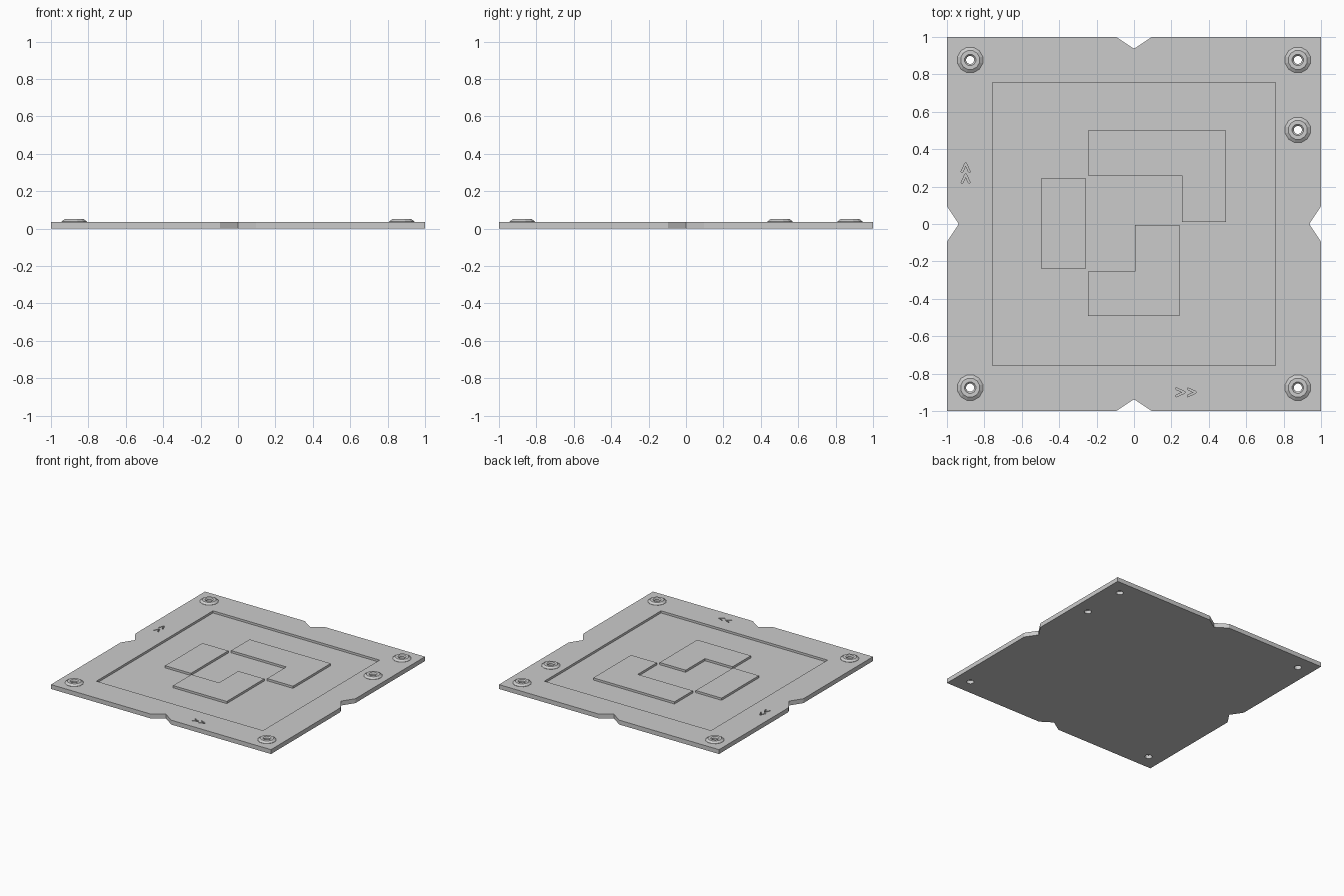
import bpy, bmesh, math

if "Cube" in bpy.data.objects:
    bpy.data.objects.remove(bpy.data.objects["Cube"])

TOP, FLOOR = 0.036, 0.018


def new_object(name, bm):
    bmesh.ops.recalc_face_normals(bm, faces=bm.faces)
    mesh = bpy.data.meshes.new(name)
    bm.to_mesh(mesh)
    bm.free()
    ob = bpy.data.objects.new(name, mesh)
    bpy.context.collection.objects.link(ob)
    return ob


def add_prism(bm, pts, z0, z1):
    face = bm.faces.new([bm.verts.new((x, y, z0)) for x, y in pts])
    ext = bmesh.ops.extrude_face_region(bm, geom=[face])["geom"]
    verts = [v for v in ext if isinstance(v, bmesh.types.BMVert)]
    bmesh.ops.translate(bm, verts=verts, vec=(0, 0, z1 - z0))
    return bm


def rect(x0, y0, x1, y1):
    return [(x0, y0), (x1, y0), (x1, y1), (x0, y1)]


def circle(cx, cy, r, n=12):
    return [(cx + r * math.cos(2 * math.pi * (i + 0.5) / n),
             cy + r * math.sin(2 * math.pi * (i + 0.5) / n)) for i in range(n)]


# Square plate with a V notch in the middle of each side
outline = []
side = [(-1, -1), (-0.095, -1), (0, -0.937), (0.095, -1)]
for k in range(4):
    for x, y in side:
        for _ in range(k):
            x, y = -y, x
        outline.append((x, y))
plate = new_object("base_plate", add_prism(bmesh.new(), outline, 0, TOP))

# Cutter: shallow pocket, bolt holes and engraved direction arrows
posts = [(-0.876, -0.875), (0.876, -0.875), (-0.876, 0.877), (0.876, 0.877), (0.876, 0.503)]
cut = bmesh.new()
add_prism(cut, rect(-0.757, -0.757, 0.757, 0.757), FLOOR, 0.1)
for cx, cy in posts:
    add_prism(cut, circle(cx, cy, 0.028), -0.05, 0.1)
chevron = [(0, 0.025), (0.047, 0.004), (0.047, -0.004), (0, -0.025),
           (0, -0.015), (0.033, 0), (0, 0.015)]
for start in (0.225, 0.285):
    add_prism(cut, [(start + a, b - 0.9) for a, b in chevron], FLOOR, 0.1)
    add_prism(cut, [(-0.9 - b, start - 0.006 + a) for a, b in chevron], FLOOR, 0.1)
cutter = new_object("plate_cutter", cut)
cutter.hide_render = True

mod = plate.modifiers.new("cut", "BOOLEAN")
mod.operation, mod.solver, mod.object = "DIFFERENCE", "EXACT", cutter
bpy.context.view_layer.objects.active = plate
bpy.ops.object.modifier_apply(modifier=mod.name)
bpy.data.objects.remove(cutter)

# Raised islands in the pocket, flush with the rim
islands = {
    "upper_island": [(-0.245, 0.5), (-0.245, 0.26), (0.257, 0.26),
                     (0.257, 0.01), (0.493, 0.01), (0.493, 0.5)],
    "left_island": rect(-0.495, -0.24, -0.26, 0.245),
    "lower_island": [(0.006, -0.005), (0.006, -0.255), (-0.245, -0.255),
                     (-0.245, -0.493), (0.243, -0.493), (0.243, -0.005)],
}
for name, pts in islands.items():
    new_object(name, add_prism(bmesh.new(), pts, FLOOR - 0.004, TOP))

# Bevelled ring bosses around the holes
profile = [(0.022, 0.028), (0.07, 0.028), (0.07, 0.038), (0.052, 0.051),
           (0.031, 0.051), (0.022, 0.042)]
for i, (cx, cy) in enumerate(posts):
    bm = bmesh.new()
    rings = [[bm.verts.new((x, y, z)) for x, y in circle(cx, cy, r)] for r, z in profile]
    for a, b in zip(rings, rings[1:] + rings[:1]):
        for j in range(12):
            k = (j + 1) % 12
            bm.faces.new((a[j], a[k], b[k], b[j]))
    new_object(f"boss_{i + 1}", bm)
